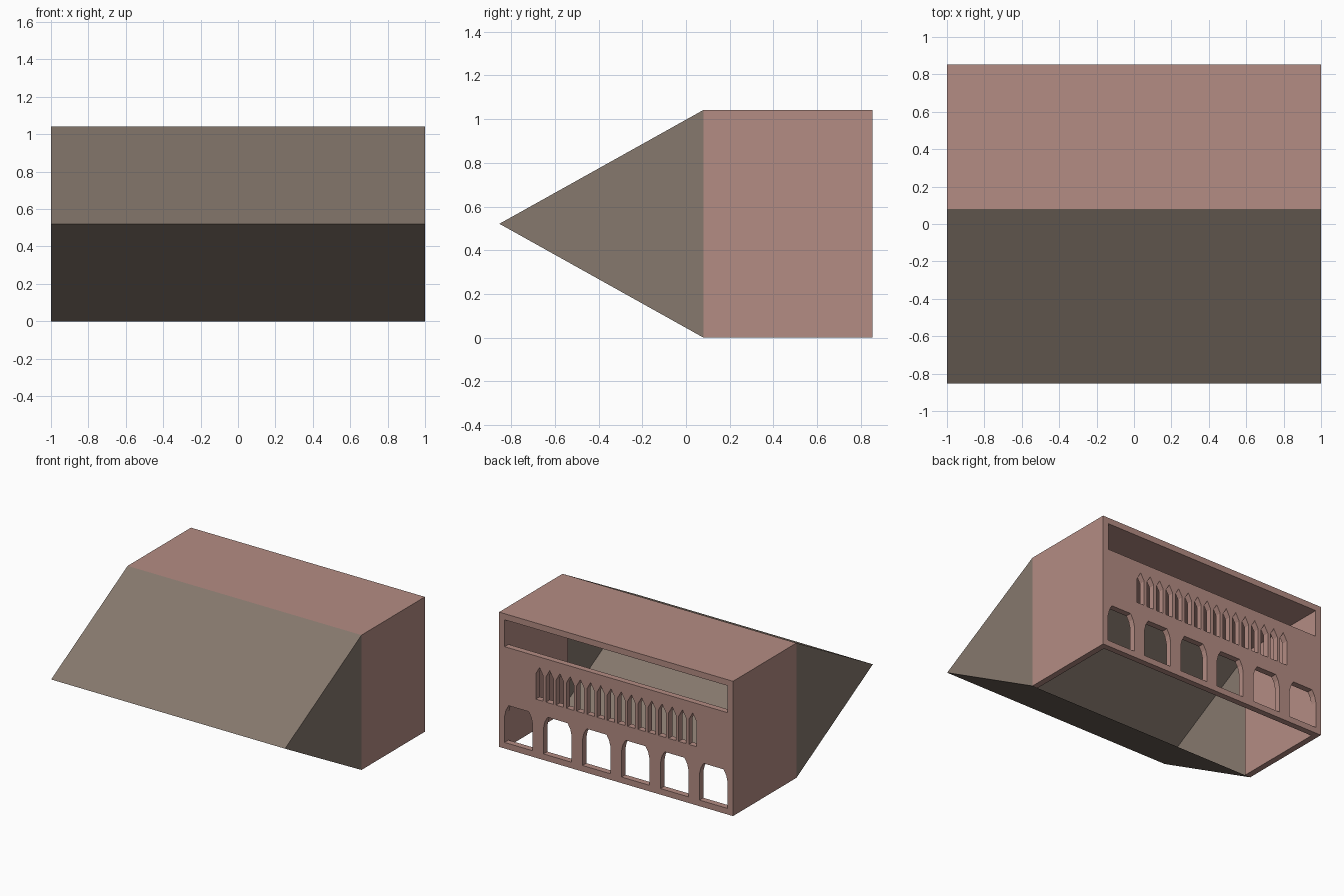
import bpy
import bmesh
import math

old = bpy.data.objects.get("Cube")
if old:
    bpy.data.objects.remove(old, do_unlink=True)

H = 1.042        # overall height
T = 0.047        # wall thickness
BACK = 0.854     # outer face of the arcade wall
EAVE = 0.08      # where hall meets roof wedge


def material(name, rgb):
    m = bpy.data.materials.new(name)
    m.use_nodes = True
    m.diffuse_color = (*rgb, 1)
    m.node_tree.nodes["Principled BSDF"].inputs["Base Color"].default_value = (*rgb, 1)
    return m


pink = material("dusty pink plaster", (0.456, 0.262, 0.227))
taupe = material("taupe roof", (0.238, 0.188, 0.153))


def link(name, data, mat):
    data.materials.append(mat)
    ob = bpy.data.objects.new(name, data)
    bpy.context.collection.objects.link(ob)
    return ob


def box(name, lo, hi, mat):
    bm = bmesh.new()
    bmesh.ops.create_cube(bm, size=1)
    for v in bm.verts:
        v.co = [a if c < 0 else b for c, a, b in zip(v.co, lo, hi)]
    me = bpy.data.meshes.new(name)
    bm.to_mesh(me)
    bm.free()
    return link(name, me, mat)


def mirrored(half, cx=0):
    """Close a right-hand half outline by mirroring it about cx."""
    left = [(-x, z) for x, z in reversed(half) if x > 0]
    return [(cx + x, z) for x, z in half + left]


# Hall shell: side walls and upper slab, open below and towards the roof
INNER = BACK - T
for side, name in ((1, "left_wall"), (-1, "right_wall")):
    a, b = sorted((side, side * (1 - T)))
    box(name, (a, EAVE, 0), (b, INNER, H - T), pink)
box("upper_slab", (-1, EAVE, H - T), (1, INNER, H), pink)

# Arcade wall: filled outline with a long slot, pointed windows and arches
outlines = [mirrored([(1, 0), (1, H)]),
            mirrored([(1 - T, 0.787), (1 - T, H - T)])]
window = [(0.032, 0.453), (0.032, 0.648), (0, 0.705)]
outlines += [mirrored(window, (i - 7.5) * 0.0873) for i in range(16)]
arch = [(0.12, T), (0.12, 0.25), (0.108, 0.30), (0.085, 0.34)]
outlines += [mirrored(arch, (i - 2.5) / 3) for i in range(6)]

curve = bpy.data.curves.new("arcade_wall", "CURVE")
curve.dimensions = "2D"
curve.fill_mode = "BOTH"
curve.extrude = T / 2
for pts in outlines:
    s = curve.splines.new("POLY")
    s.points.add(len(pts) - 1)
    for p, (x, z) in zip(s.points, pts):
        p.co = (x, z, 0, 1)
    s.use_cyclic_u = True
    s.use_smooth = False
wall = link("arcade_wall", curve, pink)
wall.rotation_euler.x = math.pi / 2
wall.location.y = BACK - T / 2
bpy.ops.object.select_all(action="DESELECT")
wall.select_set(True)
bpy.context.view_layer.objects.active = wall
bpy.ops.object.convert(target="MESH")
bpy.ops.object.shade_flat()

# Roof wedge: thin sheet of two slopes and two gables, open to the hall
bm = bmesh.new()
ends = [[bm.verts.new((x, y, z)) for y, z in ((EAVE, 0), (-BACK, H / 2), (EAVE, H))]
        for x in (-1, 1)]
(a, b, c), (d, e, f) = ends
for face in ((a, c, b), (d, e, f), (a, b, e, d), (b, c, f, e)):
    bm.faces.new(face)
bmesh.ops.recalc_face_normals(bm, faces=bm.faces)
roof = bpy.data.meshes.new("roof")
bm.to_mesh(roof)
bm.free()
link("roof", roof, taupe)
